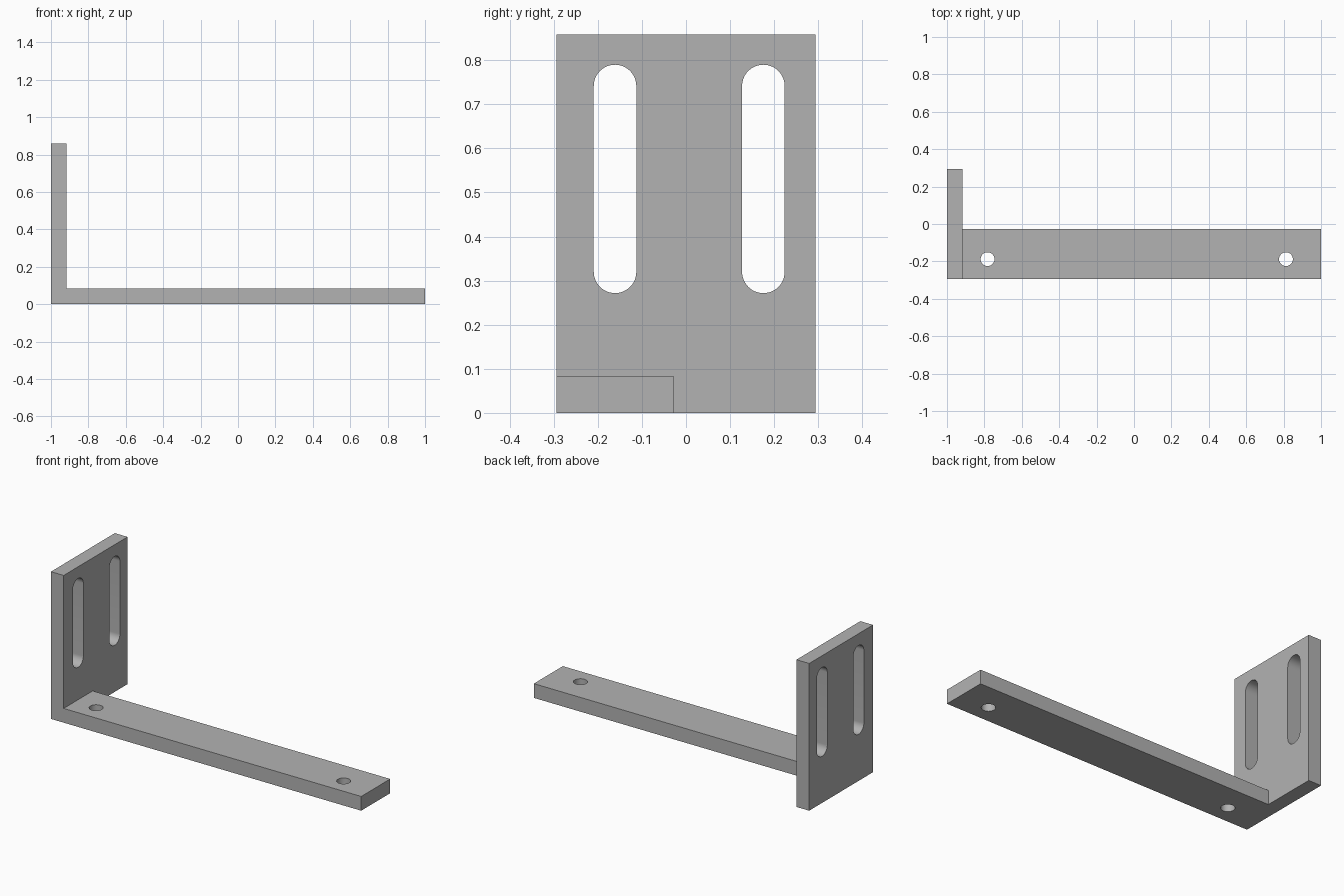
import bpy, bmesh, math
from mathutils import Matrix, Vector

if "Cube" in bpy.data.objects:
    bpy.data.objects.remove(bpy.data.objects["Cube"])

steel = bpy.data.materials.new("grey_steel")
steel.diffuse_color = (0.45, 0.45, 0.45, 1)
steel.use_nodes = True
steel.node_tree.nodes["Principled BSDF"].inputs["Base Color"].default_value = steel.diffuse_color


def add_object(name, bm):
    bmesh.ops.recalc_face_normals(bm, faces=bm.faces)
    mesh = bpy.data.meshes.new(name)
    bm.to_mesh(mesh)
    bm.free()
    mesh.materials.append(steel)
    obj = bpy.data.objects.new(name, mesh)
    bpy.context.collection.objects.link(obj)
    return obj


def box(name, lo, hi):
    lo, hi = Vector(lo), Vector(hi)
    bm = bmesh.new()
    bmesh.ops.create_cube(bm, size=1, matrix=Matrix.Translation((lo + hi) / 2)
                          @ Matrix.Diagonal((*(hi - lo), 1)))
    return add_object(name, bm)


def prism(name, points, direction):
    bm = bmesh.new()
    face = bm.faces.new([bm.verts.new(p) for p in points])
    ext = bmesh.ops.extrude_face_region(bm, geom=[face], use_keep_orig=True)
    moved = [g for g in ext["geom"] if isinstance(g, bmesh.types.BMVert)]
    bmesh.ops.translate(bm, verts=moved, vec=direction)
    return add_object(name, bm)


def combine(target, other, operation):
    mod = target.modifiers.new(other.name, "BOOLEAN")
    mod.operation = operation
    mod.solver = "EXACT"
    mod.object = other
    bpy.context.view_layer.objects.active = target
    bpy.ops.object.modifier_apply(modifier=mod.name)
    bpy.data.objects.remove(other, do_unlink=True)


# Upright plate and long arm, merged into one bracket
bracket = box("bracket", (-1, -0.294, 0), (-0.918, 0.294, 0.858))
arm = box("arm", (-0.96, -0.294, 0), (1, -0.027, 0.083))
combine(bracket, arm, "UNION")

# Two rounded vertical slots through the plate
R, LOW, HIGH, N = 0.0483, 0.32, 0.7415, 24
for y in (-0.161, 0.1755):
    outline = []
    for centre, start in ((HIGH, 0), (LOW, math.pi)):
        for i in range(N + 1):
            a = start + math.pi * i / N
            outline.append((-1.1, y + R * math.cos(a), centre + R * math.sin(a)))
    combine(bracket, prism("slot_cutter", outline, (0.3, 0, 0)), "DIFFERENCE")

# Two round bolt holes through the arm
for x in (-0.783, 0.8125):
    ring = [(x + 0.037 * math.cos(math.tau * i / 48),
             -0.188 + 0.037 * math.sin(math.tau * i / 48), -0.1) for i in range(48)]
    combine(bracket, prism("hole_cutter", ring, (0, 0, 0.3)), "DIFFERENCE")

# Smooth slot and hole walls, sharp plate edges
bpy.ops.object.select_all(action="DESELECT")
bracket.select_set(True)
bpy.context.view_layer.objects.active = bracket
bpy.ops.object.shade_smooth_by_angle(angle=math.radians(30))
